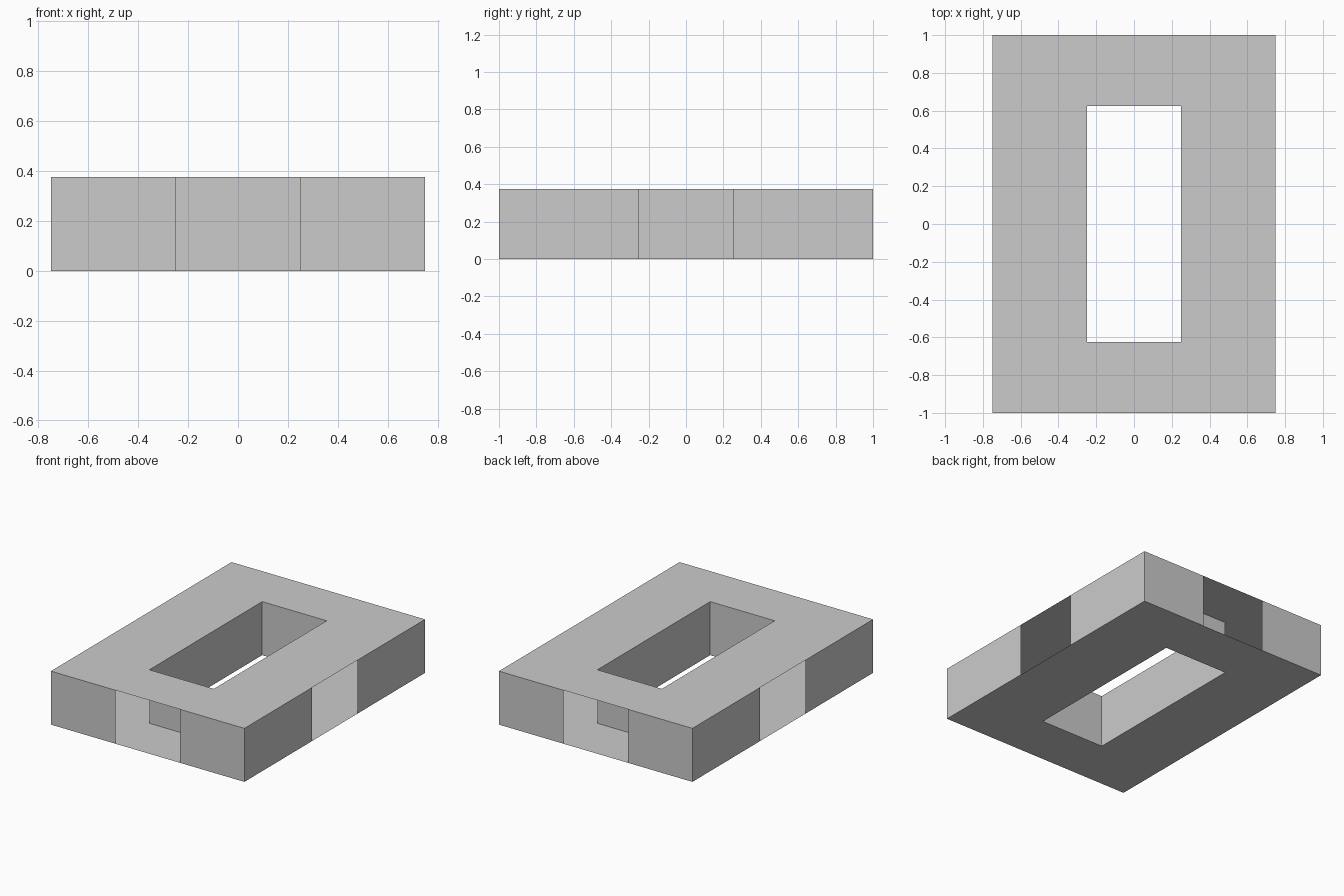
import bpy, bmesh

if "Cube" in bpy.data.objects:
    bpy.data.objects.remove(bpy.data.objects["Cube"])

W, L, H = 0.75, 1.0, 0.375      # outer half width, half length, height
HW, HL = 0.25, 0.625            # half size of the central hole
GAP = 0.25                      # half width of each side opening


def make_object(name, quads):
    bm = bmesh.new()
    for quad in quads:
        bm.faces.new([bm.verts.new(p) for p in quad])
    bmesh.ops.remove_doubles(bm, verts=bm.verts[:], dist=1e-5)
    mesh = bpy.data.meshes.new(name)
    bm.to_mesh(mesh)
    bm.free()
    obj = bpy.data.objects.new(name, mesh)
    bpy.context.collection.objects.link(obj)


def corners(w, l):
    return [(-w, -l), (w, -l), (w, l), (-w, l)]


def wall(a, b):
    # upright panel, facing to the right of the direction a -> b
    return [(*a, 0), (*b, 0), (*b, H), (*a, H)]


outer, inner = corners(W, L), corners(HW, HL)


def ring(z, flip):
    quads = []
    for i in range(4):
        j = (i + 1) % 4
        q = [(*p, z) for p in (outer[i], outer[j], inner[j], inner[i])]
        quads.append(q[::-1] if flip else q)
    return quads


# Thin top and bottom sheets with the rectangular hole
make_object("top_sheet", ring(H, False))
make_object("bottom_sheet", ring(0, True))

# Lining of the central hole, facing into the hole
make_object("hole_lining", [wall(inner[(i + 1) % 4], inner[i]) for i in range(4)])

# Outer corner panels, leaving an opening in the middle of every side
panels = []
for s in (-1, 1):
    for a, b in ((-1, -GAP / W), (GAP / W, 1)):
        panels.append(wall((-s * a * W, s * L), (-s * b * W, s * L)))
    for a, b in ((-1, -GAP / L), (GAP / L, 1)):
        panels.append(wall((s * W, s * a * L), (s * W, s * b * L)))
make_object("corner_panels", panels)
